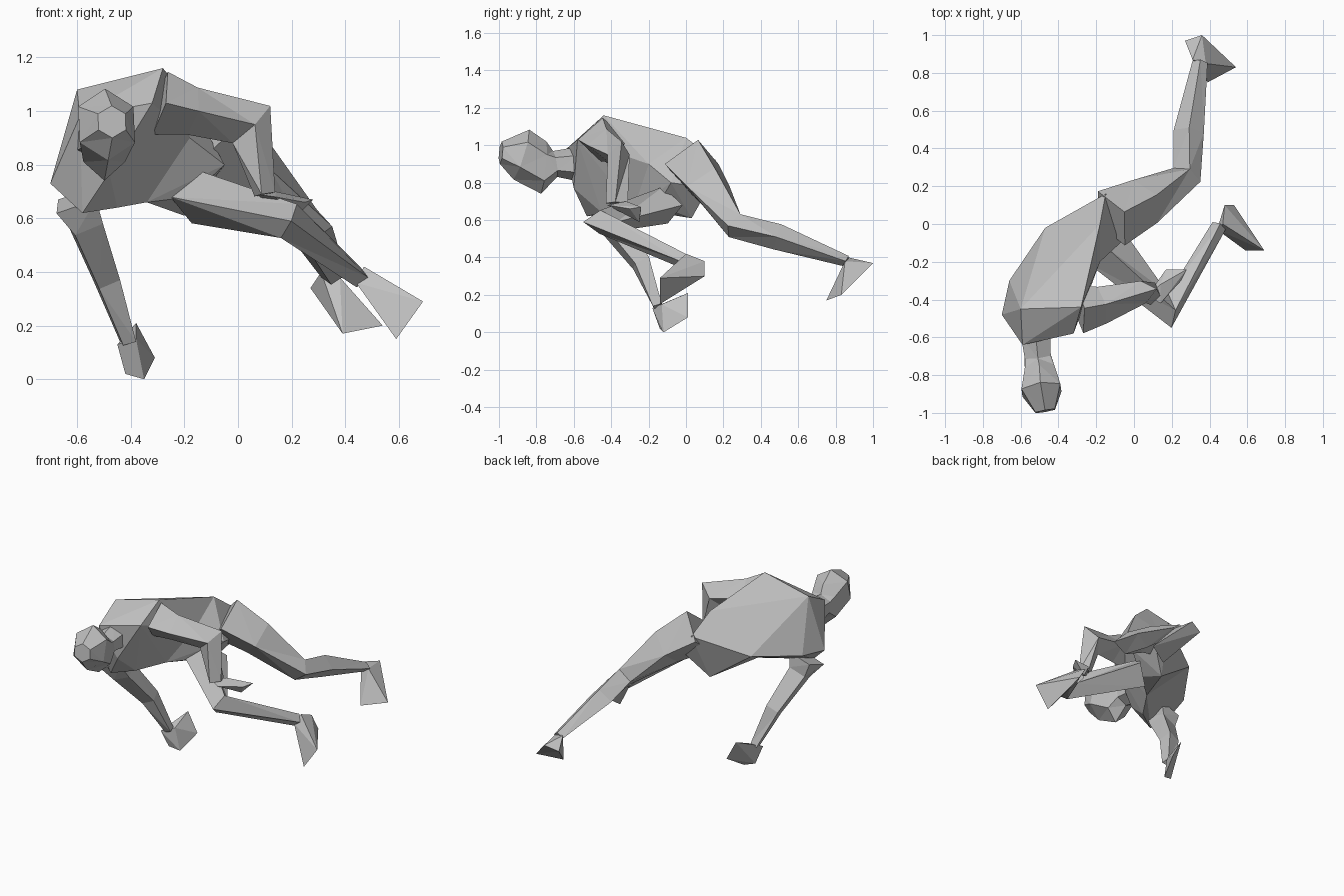
import bpy
import bmesh
from math import cos, sin, pi, tau
from mathutils import Vector

cube = bpy.data.objects.get("Cube")
if cube:
    bpy.data.objects.remove(cube, do_unlink=True)

# One matte clay colour for the whole figure
clay = bpy.data.materials.new("clay_grey")
clay.use_nodes = True
colour = (.53, .53, .53, 1)
clay.diffuse_color = colour
shader = next(node for node in clay.node_tree.nodes if node.type == 'BSDF_PRINCIPLED')
shader.inputs["Base Color"].default_value = colour
shader.inputs["Roughness"].default_value = .9


def finish(name, bm):
    """Turn the bmesh into a flat-shaded clay object."""
    bmesh.ops.recalc_face_normals(bm, faces=bm.faces[:])
    mesh = bpy.data.meshes.new(name)
    bm.to_mesh(mesh)
    bm.free()
    mesh.materials.append(clay)
    part = bpy.data.objects.new(name, mesh)
    bpy.context.scene.collection.objects.link(part)


def block(name, points):
    """Faceted convex block spanned by its corner points."""
    bm = bmesh.new()
    corners = [bm.verts.new(point) for point in points]
    bmesh.ops.convex_hull(bm, input=corners)
    loose = [vert for vert in bm.verts if not vert.link_faces]
    bmesh.ops.delete(bm, geom=loose, context='VERTS')
    finish(name, bm)


def limb(name, sides, *stations):
    """Faceted tube through stations of centre, half width and half height."""
    bm = bmesh.new()
    centres = [Vector(station[0]) for station in stations]
    bones = [(end - start).normalized() for start, end in zip(centres, centres[1:])]
    incoming = bones[:1] + bones
    outgoing = bones + bones[-1:]
    rings = []
    for centre, before, after, station in zip(centres, incoming, outgoing, stations):
        along = (before + after).normalized()
        across = along.cross(Vector((0, 0, 1))).normalized()
        upward = across.cross(along)
        ring = []
        for step in range(sides):
            angle = pi / 2 + tau * step / sides
            offset = across * station[1] * cos(angle) + upward * station[2] * sin(angle)
            ring.append(bm.verts.new(centre + offset))
        rings.append(ring)
    for lower, upper in zip(rings, rings[1:]):
        for step in range(sides):
            following = (step + 1) % sides
            bm.faces.new((lower[step], lower[following], upper[following], upper[step]))
    bm.faces.new(rings[0])
    bm.faces.new(rings[-1])
    bmesh.ops.triangulate(bm, faces=bm.faces[:])
    finish(name, bm)


# Head and neck, from crown back to collar
limb("head", 6,
     ((-.47, -.99, .96), .06, .06),
     ((-.49, -.88, .95), .12, .14),
     ((-.5, -.76, .88), .09, .14),
     ((-.51, -.7, .9), .08, .07),
     ((-.52, -.59, .9), .09, .09))

# Torso, rolled with the left side up
chest = [(-.7, -.48, .73), (-.6, -.45, 1.08), (-.59, -.64, .98),
         (-.28, -.44, 1.16), (-.32, -.58, 1.03), (-.48, -.6, .77),
         (-.58, -.53, .62), (-.45, -.45, .64), (-.66, -.3, .75)]
waist = [(-.47, -.02, .8), (-.3, 0, .93), (-.18, 0, 1.04),
         (-.18, -.2, .9), (-.34, -.28, .66)]
pelvis = [(-.2, .03, .61), (-.15, .16, .92), (-.07, .12, .77),
          (-.18, -.15, .68), (-.05, -.08, .8)]
block("chest", chest + waist)
block("pelvis", waist + pelvis)

# Left arm, elbow raised and forearm hanging
limb("left_arm", 4,
     ((-.29, -.45, 1.03), .13, .12),
     ((-.17, -.43, 1), .1, .09),
     ((.05, -.36, .95), .06, .1),
     ((.1, -.37, .69), .06, .04))
block("left_hand",
      [(.07, -.38, .69), (.14, -.42, .68), (.14, -.32, .7),
       (.17, -.24, .66), (.28, -.24, .67), (.2, -.25, .59), (.25, -.3, .66)])

# Right arm, reaching to the ground
limb("right_arm", 4,
     ((-.6, -.43, .67), .1, .12),
     ((-.57, -.4, .58), .08, .08),
     ((-.49, -.24, .37), .06, .06),
     ((-.41, -.15, .14), .04, .03))
block("right_hand",
      [(-.45, -.18, .13), (-.38, -.13, .15), (-.42, -.14, .02),
       (-.35, -.12, 0), (-.31, .01, .08), (-.38, .01, .21)])

# Left leg, stretched out behind
limb("left_leg", 4,
     ((-.12, .03, .9), .16, .15),
     ((.06, .12, .78), .13, .12),
     ((.28, .26, .57), .08, .07),
     ((.29, .49, .51), .08, .07),
     ((.35, .86, .38), .04, .03))
block("left_foot",
      [(.31, .87, .4), (.38, .85, .38), (.27, .97, .34),
       (.36, 1, .37), (.39, .75, .17), (.54, .83, .2)])

# Right leg, knee drawn forward and shin folded back
limb("right_leg", 4,
     ((-.16, -.11, .68), .13, .1),
     ((.19, -.46, .59), .09, .07),
     ((.45, -.01, .38), .04, .04))
block("right_foot",
      [(.47, 0, .42), (.44, -.03, .36), (.48, .1, .38),
       (.53, .1, .3), (.69, -.14, .29), (.59, -.14, .15)])
